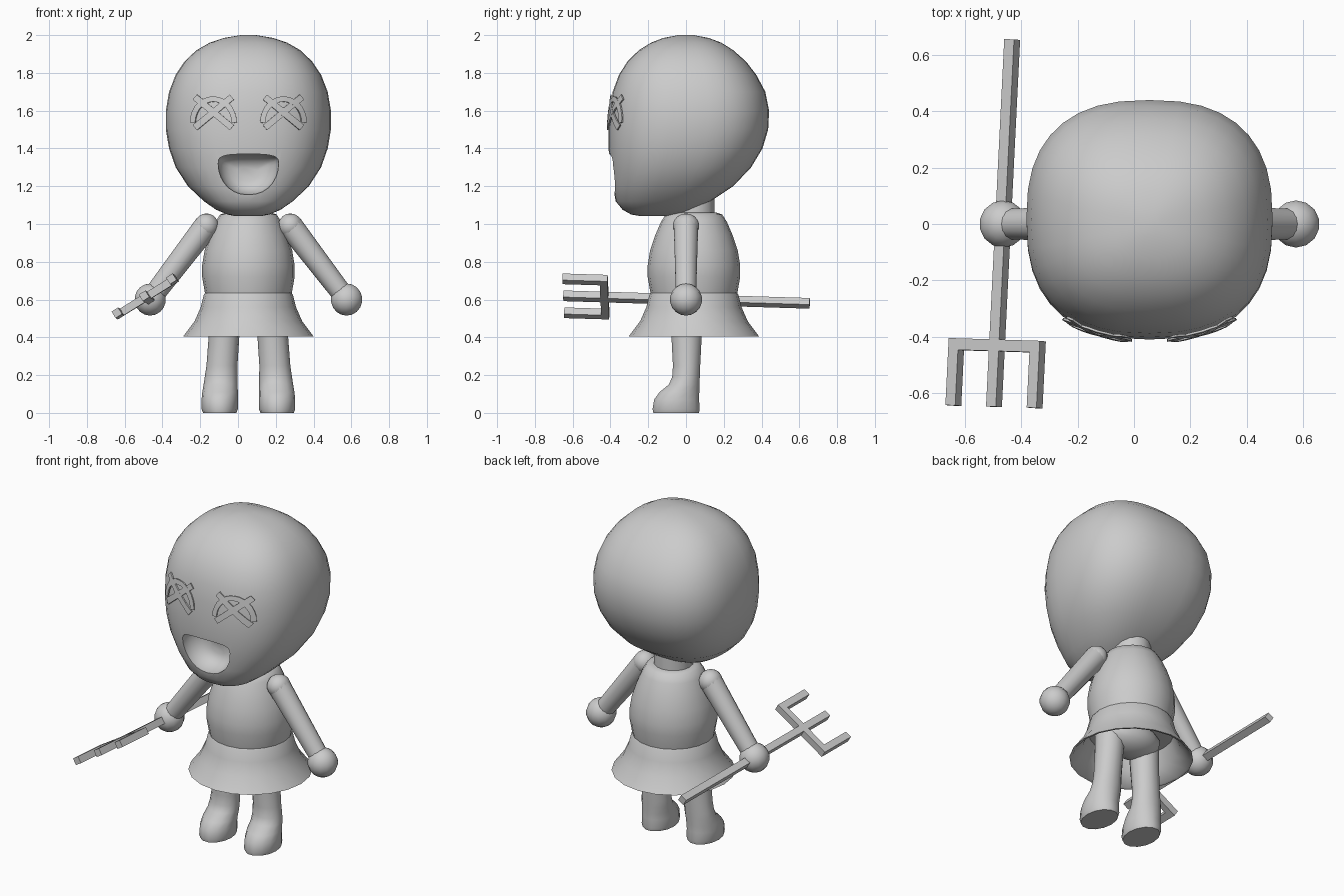
import bpy, bmesh, math
from mathutils import Vector, Matrix

if "Cube" in bpy.data.objects:
    bpy.data.objects.remove(bpy.data.objects["Cube"])

CX, CY = 0.055, 0.042          # centre line of the body

grey = bpy.data.materials.new("plain grey")
grey.diffuse_color = (0.6, 0.6, 0.6, 1)
grey.use_nodes = True
grey.node_tree.nodes["Principled BSDF"].inputs["Base Color"].default_value = grey.diffuse_color


def finish(name, bm, smooth=True, angle=45):
    bmesh.ops.recalc_face_normals(bm, faces=bm.faces)
    me = bpy.data.meshes.new(name)
    bm.to_mesh(me)
    bm.free()
    me.materials.append(grey)
    ob = bpy.data.objects.new(name, me)
    bpy.context.collection.objects.link(ob)
    if smooth:
        shade(ob, angle)
    return ob


def shade(ob, angle=45):
    bpy.ops.object.select_all(action='DESELECT')
    ob.select_set(True)
    bpy.context.view_layer.objects.active = ob
    bpy.ops.object.shade_smooth_by_angle(angle=math.radians(angle))


def spow(v, p):
    return math.copysign(abs(v) ** p, v)


def oval(x, y, z, rx, ry, n=20, e=2.0):
    """Horizontal superellipse ring."""
    ts = [2 * math.pi * i / n for i in range(n)]
    return [(x + rx * spow(math.cos(t), 2 / e), y + ry * spow(math.sin(t), 2 / e), z) for t in ts]


def loft(name, rings, smooth=True, angle=45):
    bm = bmesh.new()
    vs = [[bm.verts.new(p) for p in r] for r in rings]
    n = len(rings[0])
    for a, b in zip(vs, vs[1:]):
        for i in range(n):
            bm.faces.new((a[i], a[(i + 1) % n], b[(i + 1) % n], b[i]))
    bm.faces.new(vs[0])
    bm.faces.new(vs[-1])
    return finish(name, bm, smooth, angle)


def ball(name, loc, scale, u=14, v=9):
    bm = bmesh.new()
    m = Matrix.Translation(loc) @ Matrix.Diagonal((*scale, 1))
    bmesh.ops.create_uvsphere(bm, u_segments=u, v_segments=v, radius=1, matrix=m)
    return finish(name, bm, angle=60)


# head: height, half width, front y, back y
head_rings = [
    (1.042, 0.07, -0.24, -0.10), (1.05, 0.11, -0.29, -0.03), (1.075, 0.17, -0.335, 0.04),
    (1.12, 0.235, -0.372, 0.13), (1.20, 0.32, -0.387, 0.25), (1.30, 0.385, -0.402, 0.345),
    (1.40, 0.42, -0.41, 0.405), (1.50, 0.437, -0.41, 0.435), (1.60, 0.437, -0.402, 0.44),
    (1.70, 0.42, -0.388, 0.42), (1.79, 0.385, -0.355, 0.372), (1.86, 0.338, -0.31, 0.318),
    (1.92, 0.275, -0.25, 0.25), (1.96, 0.205, -0.185, 0.187), (1.985, 0.13, -0.12, 0.12),
    (2.0, 0.04, -0.04, 0.04)]
head = loft("head", [oval(CX, (f + b) / 2, z, w, (b - f) / 2, 36, 2.5)
                     for z, w, f, b in head_rings], angle=50)

# eyes: thin curved strips laid on the face
def face_point(x, z, lift=0.012):
    hit, loc, nor, _ = head.ray_cast(Vector((x, -2, z)), Vector((0, 1, 0)))
    return loc + nor * lift


def strip(bm, pts, width):
    rows = []
    for i, (x, z) in enumerate(pts):
        (x0, z0), (x1, z1) = pts[max(i - 1, 0)], pts[min(i + 1, len(pts) - 1)]
        d = Vector((x1 - x0, z1 - z0)).normalized() * width / 2
        edge = [(x - d.y, z + d.x), (x + d.y, z - d.x)]
        rows.append([bm.verts.new(face_point(*e, lift))
                     for lift, es in ((0.014, edge), (0.006, edge[::-1])) for e in es])
    for a, b in zip(rows, rows[1:]):
        for k in range(4):
            bm.faces.new((a[k], a[(k + 1) % 4], b[(k + 1) % 4], b[k]))
    bm.faces.new(rows[0])
    bm.faces.new(rows[-1])


for side, label in ((-1, "right"), (1, "left")):
    ex = CX + side * 0.182
    bm = bmesh.new()
    arc = [(ex + 0.107 * math.cos(t), 1.535 + 0.125 * math.sin(t))
           for t in [math.pi * i / 14 for i in range(15)]]
    strip(bm, arc, 0.028)
    for s in (-1, 1):
        strip(bm, [(ex + s * 0.095 * (1 - k / 3), 1.59 + 0.08 * (1 - k / 3))
                   for k in range(7)], 0.034)
    finish(label + "_eye", bm, angle=30)

# mouth: bowl-shaped cutter
def mouth_ring(y, s):
    pts = []
    for i in range(28):
        t = 2 * math.pi * i / 28
        c, sn = math.cos(t), math.sin(t)
        x = 0.16 * spow(c, 0.6 if sn > 0 else 0.9)
        z = 0.05 * spow(sn, 0.6) if sn > 0 else 0.165 * sn
        pts.append((CX + x * s, y, 1.265 + (z + 0.055) * s))
    return pts


cutter = loft("mouth_cutter", [mouth_ring(y, s) for y, s in (
    (-0.6, 1), (-0.36, 1), (-0.33, 0.94), (-0.30, 0.83), (-0.275, 0.64), (-0.26, 0.35))])
cutter.hide_render = True
mod = head.modifiers.new("mouth", 'BOOLEAN')
mod.operation, mod.solver, mod.object = 'DIFFERENCE', 'EXACT', cutter
bpy.ops.object.select_all(action='DESELECT')
head.select_set(True)
bpy.context.view_layer.objects.active = head
bpy.ops.object.modifier_apply(modifier=mod.name)
bpy.data.objects.remove(cutter)
shade(head, 45)

# neck, torso, skirt and hips
def lathe(name, prof, n=20):
    return loft(name, [oval(CX, CY, z, r, r, n) for r, z in prof])


lathe("neck", [(0.11, 1.0), (0.108, 1.22)], 16)
lathe("torso", [(0.22, 0.58), (0.23, 0.635), (0.245, 0.72), (0.245, 0.78), (0.232, 0.86),
                (0.205, 0.94), (0.175, 1.01), (0.15, 1.05), (0.12, 1.06)])
lathe("skirt", [(0.225, 0.64), (0.236, 0.625), (0.252, 0.56), (0.285, 0.485), (0.345, 0.405),
                (0.33, 0.408), (0.27, 0.48), (0.235, 0.56)])
ball("hips", (CX, 0.03, 0.53), (0.19, 0.13, 0.1))

# legs with feet: height, sideways offset, y centre, x radius, y radius
leg_rings = [(0.0, 0.152, -0.052, 0.088, 0.124), (0.02, 0.152, -0.052, 0.096, 0.128),
             (0.07, 0.152, -0.05, 0.096, 0.122), (0.11, 0.15, -0.035, 0.094, 0.108),
             (0.15, 0.147, -0.01, 0.09, 0.083), (0.19, 0.144, 0.0, 0.087, 0.075),
             (0.25, 0.14, 0.003, 0.082, 0.074), (0.42, 0.128, 0.003, 0.081, 0.083),
             (0.58, 0.12, 0.005, 0.085, 0.088)]
for side, label in ((-1, "right"), (1, "left")):
    loft(label + "_leg", [oval(CX + side * o, y, z, rx, ry, 14)
                          for z, o, y, rx, ry in leg_rings])
    # arm, shoulder and hand
    top = Vector((CX + side * 0.222, 0, 0.99))
    end = Vector((CX + side * 0.52, 0, 0.6))
    bm = bmesh.new()
    d = end - top
    m = Matrix.Translation((top + end) / 2) @ d.to_track_quat('Z', 'Y').to_matrix().to_4x4()
    bmesh.ops.create_cone(bm, cap_ends=True, segments=14, radius1=0.066, radius2=0.054,
                          depth=d.length, matrix=m)
    finish(label + "_arm", bm)
    ball(label + "_shoulder", top, (0.066, 0.07, 0.066))
    ball(label + "_hand", end, (0.085, 0.085, 0.085))

# pitchfork: boxes in a tilted frame, tines pointing forward
back = Vector((0.065, 1.31, -0.04)).normalized()
across = Vector((0.145, 0, 0.09))
across = (across - back * across.dot(back)).normalized()
up = across.cross(back)
frame = Matrix.Translation((-0.465, 0, 0.6)) @ Matrix((across, back, up)).transposed().to_4x4()
bm = bmesh.new()
T = 0.041
boxes = [((0, 0.003, 0), (T, 1.306, T)), ((0, -0.432, 0), (0.34 + T, T, T)),
         ((-0.17, -0.54, 0), (T, 0.22, T)), ((0.17, -0.54, 0), (T, 0.22, T))]
for loc, size in boxes:
    bmesh.ops.create_cube(bm, size=1, matrix=frame @ Matrix.Translation(loc)
                          @ Matrix.Diagonal((*size, 1)))
finish("pitchfork", bm, smooth=False)
